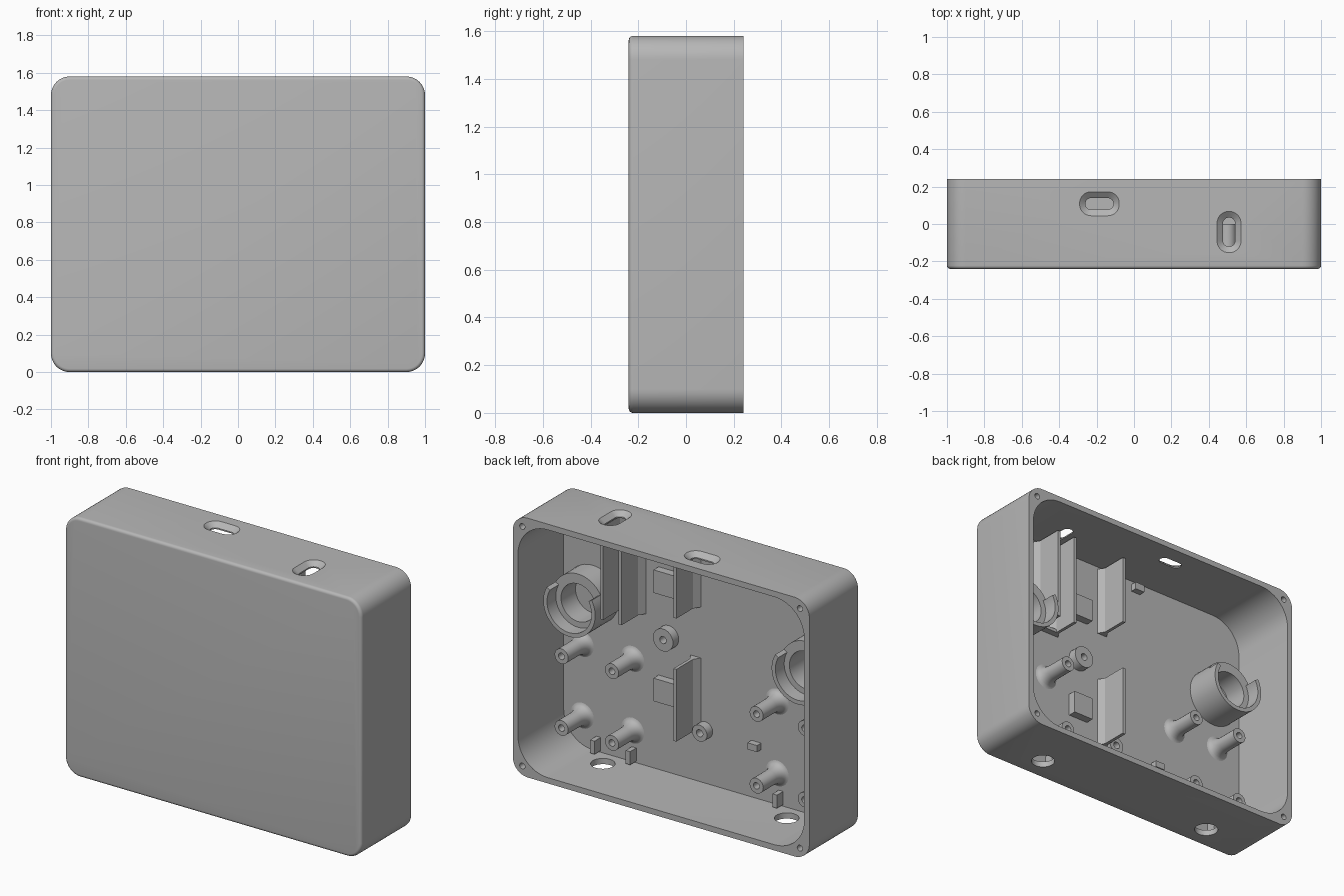
import bpy, bmesh
from math import pi, cos, sin, radians

if "Cube" in bpy.data.objects:
    bpy.data.objects.remove(bpy.data.objects["Cube"], do_unlink=True)

grey = bpy.data.materials.new("plain grey")
grey.use_nodes = True
grey.diffuse_color = (0.47, 0.47, 0.47, 1)
grey.node_tree.nodes["Principled BSDF"].inputs["Base Color"].default_value = (0.47, 0.47, 0.47, 1)

FLOOR = -0.2            # inner face of the front plate
BED = FLOOR - 0.01      # parts sink slightly into the plate
MID = 0.79              # middle height of the box
parts = []


def finish(name, bm):
    bmesh.ops.recalc_face_normals(bm, faces=bm.faces)
    mesh = bpy.data.meshes.new(name)
    bm.to_mesh(mesh)
    bm.free()
    mesh.materials.append(grey)
    ob = bpy.data.objects.new(name, mesh)
    bpy.context.collection.objects.link(ob)
    parts.append(ob)
    return ob


def rounded(w, h, r, n=8):
    """Outline of a rounded rectangle centred on the origin."""
    pts = []
    for i, (sx, sy) in enumerate([(1, 1), (-1, 1), (-1, -1), (1, -1)]):
        for k in range(n + 1):
            a = (i + k / n) * pi / 2
            pts.append((sx * (w / 2 - r) + r * cos(a), sy * (h / 2 - r) + r * sin(a)))
    return pts


def loft(name, rings, axis, cx, cy):
    """Solid through (outline, position) sections along the Y or Z axis."""
    bm = bmesh.new()
    loops = []
    for pts, t in rings:
        loops.append([bm.verts.new((cx + a, t, cy + b) if axis == "Y" else (cx + a, cy + b, t))
                      for a, b in pts])
    n = len(loops[0])
    for lo, hi in zip(loops, loops[1:]):
        for i in range(n):
            j = (i + 1) % n
            bm.faces.new((lo[i], lo[j], hi[j], hi[i]))
    bm.faces.new(loops[0])
    bm.faces.new(loops[-1])
    return finish(name, bm)


def revolve(name, x, z, profile, start=0, end=360, n=40):
    """Turn a closed (radius, y) profile about an axis along Y."""
    bm = bmesh.new()
    full = end - start == 360
    loops = []
    for k in range(n if full else n + 1):
        a = radians(start + (end - start) * k / n)
        loops.append([bm.verts.new((x + r * cos(a), y, z + r * sin(a))) for r, y in profile])
    m = len(profile)
    for k in range(n):
        p, q = loops[k], loops[(k + 1) % len(loops)]
        for i in range(m):
            j = (i + 1) % m
            bm.faces.new((p[i], p[j], q[j], q[i]))
    if not full:
        bm.faces.new(loops[0])
        bm.faces.new(loops[-1])
    return finish(name, bm)


def box(name, x, z, w, h, top):
    """Block standing on the plate and reaching to y = top."""
    bm = bmesh.new()
    bmesh.ops.create_cube(bm, size=1)
    for v in bm.verts:
        v.co = (x + v.co.x * w, top if v.co.y > 0 else BED, z + v.co.z * h)
    return finish(name, bm)


def rail(name, x, z0, z1):
    """Upright guide wall with a widened foot."""
    half = [(0.01, 0), (0.01, -0.16), (0.035, FLOOR), (0.035, BED)]
    outline = half + [(-a, b) for a, b in reversed(half)]
    return loft(name, [(outline, z0), (outline, z1)], "Z", x, 0)


# Outer body with a rounded front edge
R = 0.018
rings = []
for k in range(6):
    a = k / 5 * pi / 2
    inset = R * (1 - sin(a))
    rings.append((rounded(2 - 2 * inset, 1.58 - 2 * inset, 0.1 - inset, 10), -0.24 + R * (1 - cos(a))))
rings.append((rounded(2, 1.58, 0.1, 10), 0.24))
body = loft("case_shell", rings, "Y", 0, MID)

# Cutters: cavity, corner screw holes, bottom holes, top ports
cavity = rounded(1.93, 1.51, 0.2, 12)
cutters = [loft("cavity_cutter", [(cavity, FLOOR), (cavity, 0.4)], "Y", 0, MID)]
screw = rounded(0.036, 0.036, 0.018, 4)
drain = rounded(0.136, 0.136, 0.068)
for s in (-1, 1):
    for t in (-1, 1):
        cutters.append(loft("screw_cutter", [(screw, 0.08), (screw, 0.3)], "Y", s * 0.936, MID + t * 0.73))
    cutters.append(loft("bottom_hole_cutter", [(drain, -0.1), (drain, 0.1)], "Z", s * 0.62, -0.085))
for x, y, w, h in [(-0.185, 0.108, 0.15, 0.062), (0.508, -0.043, 0.066, 0.155)]:
    inner = rounded(w, h, min(w, h) / 2.01)
    outer = rounded(w + 0.062, h + 0.066, min(w, h) / 2 + 0.03)
    wider = rounded(w + 0.086, h + 0.09, min(w, h) / 2 + 0.042)
    cutters.append(loft("port_cutter", [(inner, 1.5), (inner, 1.553), (outer, 1.58), (wider, 1.59)], "Z", x, y))

for c in cutters:
    mod = body.modifiers.new("cut", "BOOLEAN")
    mod.object = c
    mod.operation = "DIFFERENCE"
    mod.solver = "EXACT"
deps = bpy.context.evaluated_depsgraph_get()
body.data = bpy.data.meshes.new_from_object(body.evaluated_get(deps))
body.modifiers.clear()
for c in cutters:
    parts.remove(c)
    bpy.data.objects.remove(c, do_unlink=True)

# Tall flared standoffs
flare = [(0.046 + 0.032 * (1 - sin(k * pi / 10)), FLOOR + 0.07 * (1 - cos(k * pi / 10))) for k in range(6)]
post = [(0.02, BED), (0.078, BED)] + flare + [(0.046, 0), (0.02, 0)]
for x in (0.84, 0.5, -0.475, -0.8):
    for z in (0.225, 0.662):
        revolve("standoff", x, z, post, n=24)

# Short screw bosses
for x, z, r in [(0.257, 0.862, 0.068), (0.01, 0.36, 0.05)]:
    revolve("short_boss", x, z, [(0.022, BED), (r, BED), (r, -0.145), (0.022, -0.145)], n=24)

# Stepped round cups with an open-topped rim
for s in (-1, 1):
    revolve("round_cup", s * 0.77, 0.985,
            [(0.115, BED), (0.175, BED), (0.175, -0.06), (0.115, -0.06)])
    revolve("cup_rim", s * 0.77, 0.985,
            [(0.15, -0.065), (0.175, -0.065), (0.175, 0.025), (0.15, 0.025)], 150, 390)

# Guide walls
rail("guide_wall_lower", 0.075, 0.35, 0.79)
rail("guide_wall_upper", 0.075, 1.1, 1.53)
for x in (0.445, 0.568):
    rail("port_guide_wall", x, 0.96, 1.53)
box("port_guide_stop", 0.507, 0.97, 0.12, 0.02, -0.16)

# Square pads and small rests
for z in (0.54, 1.2):
    box("square_pad", 0.257, z, 0.135, 0.14, -0.15)
box("small_rest", -0.334, 0.36, 0.065, 0.04, -0.16)
box("port_rest", -0.18, 1.5, 0.065, 0.045, -0.16)

# Clips either side of each bottom hole
for x in (0.73, 0.49, -0.5, -0.74):
    box("hole_clip", x, 0.085, 0.03, 0.08, -0.14)

# Smooth shading with sharp edges kept
bpy.ops.object.select_all(action="DESELECT")
for ob in parts:
    ob.select_set(True)
bpy.context.view_layer.objects.active = body
bpy.ops.object.shade_smooth_by_angle(angle=radians(30))
